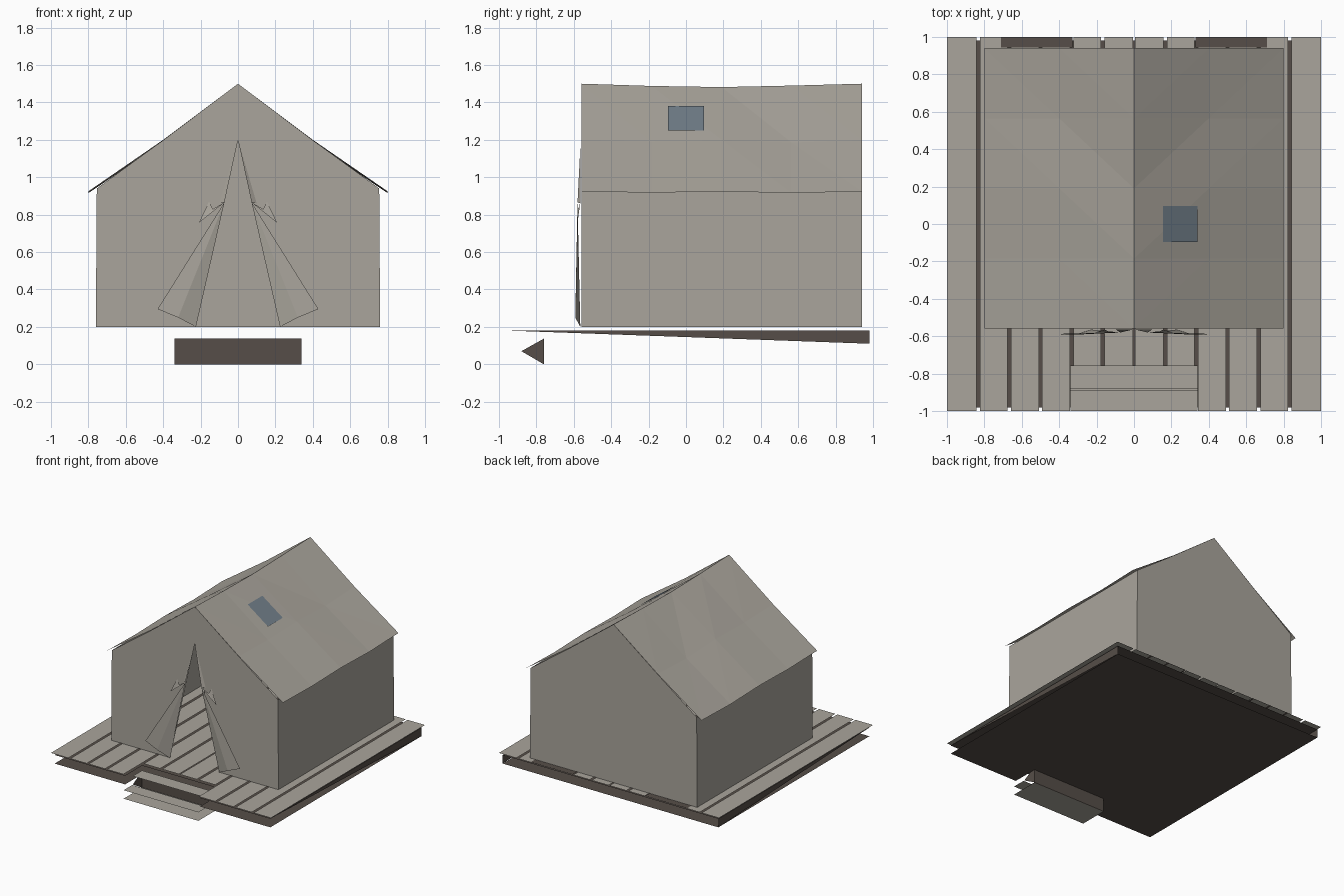
import bpy
import bmesh

cube = bpy.data.objects.get("Cube")
if cube:
    bpy.data.objects.remove(cube, do_unlink=True)


def material(name, rgb):
    m = bpy.data.materials.new(name)
    m.use_nodes = True
    m.diffuse_color = (*rgb, 1)
    m.node_tree.nodes["Principled BSDF"].inputs["Base Color"].default_value = (*rgb, 1)
    return m


canvas = material("weathered tan", (0.40, 0.376, 0.332))
timber = material("dark brown", (0.093, 0.076, 0.065))
glass = material("blue grey", (0.168, 0.212, 0.254))


def sheet(name, faces, mat, mirror=False):
    """Thin surface from polygons; mirror adds a copy across x = 0."""
    if mirror:
        faces = faces + [[(-x, y, z) for x, y, z in reversed(f)] for f in faces]
    bm = bmesh.new()
    for f in faces:
        bm.faces.new([bm.verts.new(p) for p in f])
    bmesh.ops.remove_doubles(bm, verts=bm.verts, dist=0.0005)
    mesh = bpy.data.meshes.new(name)
    bm.to_mesh(mesh)
    bm.free()
    mesh.materials.append(mat)
    ob = bpy.data.objects.new(name, mesh)
    bpy.context.collection.objects.link(ob)
    return ob


def flat(x0, x1, y0, y1, z):
    return [(x0, y0, z), (x1, y0, z), (x1, y1, z), (x0, y1, z)]


FRONT, BACK, FLOOR = -0.56, 0.94, 0.2
STEP_X, STEP_Y = 0.34, -0.76

# Deck boards, the middle ones cut short for the steps
boards, gap = [], 0.009
for i in range(6):
    x0 = i / 6 + (gap if i else gap / 2)
    x1 = (i + 1) / 6 - (gap if i < 5 else 0)
    boards.append(flat(x0, x1, STEP_Y if i < 2 else -1, 1, FLOOR))
sheet("deck_boards", boards, canvas, mirror=True)
sheet("rear_deck_insets", [flat(0.33, 0.71, 0.945, 1, FLOOR + 0.002)], timber, mirror=True)

# Deck frame, notched at the front
edge = 0.98
outline = [(-edge, -edge), (-STEP_X, -edge), (-STEP_X, STEP_Y), (STEP_X, STEP_Y),
           (STEP_X, -edge), (edge, -edge), (edge, edge), (-edge, edge)]
sheet("frame_top", [[(x, y, 0.18) for x, y in outline]], timber)
sheet("frame_bottom", [[(x, y, 0.11) for x, y in reversed(outline)]], timber)
sheet("frame_sides", [[(edge, -0.95, 0.18), (edge, edge, 0.11), (edge, edge, 0.18)]],
      timber, mirror=True)

# Steps
for name, y0, y1, z in (("upper_tread", -0.88, STEP_Y, 0.14),
                        ("lower_tread", -1, -0.888, 0.07),
                        ("step_foot", -1, STEP_Y, 0)):
    sheet(name, [flat(-STEP_X, STEP_X, y0, y1, z)], canvas)
sheet("step_riser", [[(-STEP_X, STEP_Y, 0), (STEP_X, STEP_Y, 0),
                      (STEP_X, STEP_Y, 0.137), (-STEP_X, STEP_Y, 0.137)]], timber)
sheet("step_sides", [[(STEP_X, -0.88, 0.07), (STEP_X, STEP_Y, 0),
                      (STEP_X, STEP_Y, 0.137)]], timber, mirror=True)

# Tent walls, with a triangular doorway in front
gable = [(0.76, FLOOR), (0.755, 0.94), (0.4, 1.198), (0, 1.5)]
doorway = [(0, 1.2), (0.225, FLOOR)]
sheet("front_wall", [[(x, FRONT, z) for x, z in gable + doorway]], canvas, mirror=True)
rear = [(x, BACK, z) for x, z in gable + [(0, FLOOR)]]
sheet("back_wall", [rear[::-1]], canvas, mirror=True)
sheet("side_walls", [[(0.76, FRONT, FLOOR), (0.76, BACK, FLOOR),
                      (0.755, BACK, 0.94), (0.755, FRONT, 0.94)]], canvas, mirror=True)

# Slightly sagging roof cloth
stations = [FRONT + (BACK - FRONT) * i / 4 for i in range(5)]
rows = [(0, [1.5, 1.488, 1.482, 1.49, 1.5]),
        (0.4, [1.2, 1.192, 1.2, 1.185, 1.2]),
        (0.8, [0.925, 0.917, 0.925, 0.915, 0.925])]
cloth = []
for (xa, za), (xb, zb) in zip(rows, rows[1:]):
    for j in range(4):
        y0, y1 = stations[j], stations[j + 1]
        cloth.append([(xa, y0, za[j]), (xb, y0, zb[j]), (xb, y1, zb[j + 1])])
        cloth.append([(xa, y0, za[j]), (xb, y1, zb[j + 1]), (xa, y1, za[j + 1])])
sheet("roof_cloth", cloth, canvas, mirror=True)

# Skylight on one slope
sheet("skylight", [[(0.155, -0.095, 1.382), (0.34, -0.095, 1.25),
                    (0.34, 0.095, 1.25), (0.155, 0.095, 1.382)]], glass)

# Tied-back door flaps with creased lower folds
peak, tie = (0, FRONT - 0.003, 1.2), (0.073, -0.58, 0.865)
hinge, crease, tip = (0.225, -0.565, FLOOR), (0.32, -0.592, 0.25), (0.43, -0.588, 0.295)
seam = (0.1, FRONT - 0.003, 0.86)
sheet("door_flaps", [[peak, tie, seam], [tie, hinge, crease], [tie, crease, tip]],
      canvas, mirror=True)
sheet("flap_ties", [[tie, (0.21, -0.58, 0.755), (0.135, -0.575, 0.83)],
                    [(0.135, -0.575, 0.83), (0.21, -0.58, 0.755), (0.155, -0.565, 0.87)]],
      canvas, mirror=True)
